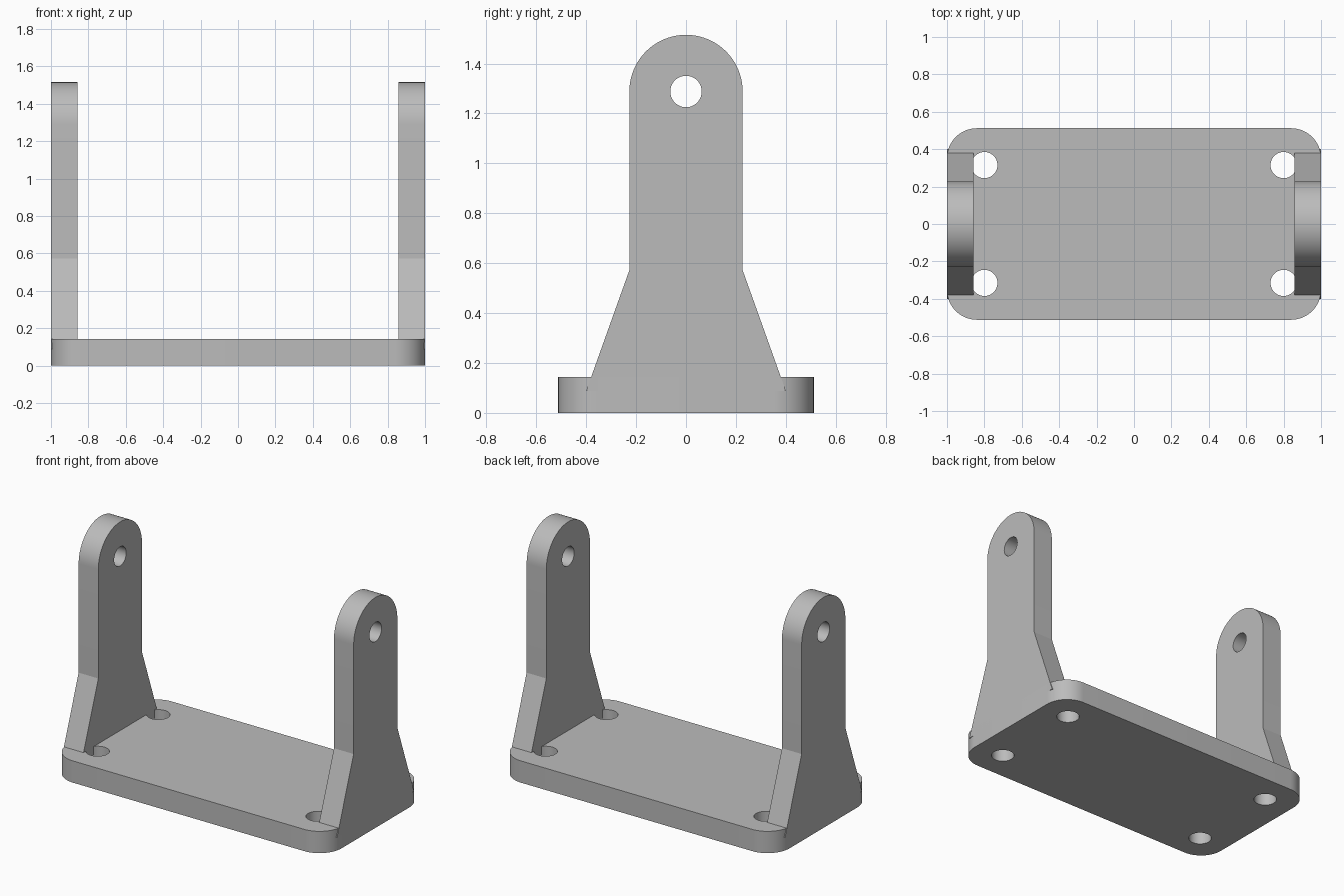
import bpy, bmesh
from math import cos, sin, pi, radians
from mathutils import Matrix

if "Cube" in bpy.data.objects:
    bpy.data.objects.remove(bpy.data.objects["Cube"], do_unlink=True)

# Single plain grey
GREY = (0.5, 0.5, 0.5, 1)
grey = bpy.data.materials.new("plain_grey")
grey.use_nodes = True
grey.diffuse_color = GREY
grey.node_tree.nodes["Principled BSDF"].inputs["Base Color"].default_value = GREY


def arc(cx, cy, r, start, end, steps):
    return [(cx + r * cos(start + (end - start) * i / steps),
             cy + r * sin(start + (end - start) * i / steps)) for i in range(steps + 1)]


def circle(cx, cy, r):
    return arc(cx, cy, r, 0, 2 * pi, 48)[:-1]


def extruded(name, loops, thickness, matrix):
    """Extrude an outline (first loop) with holes (other loops) into a solid."""
    curve = bpy.data.curves.new(name + "_outline", "CURVE")
    curve.dimensions = "2D"
    curve.fill_mode = "BOTH"
    curve.extrude = thickness / 2
    for loop in loops:
        spline = curve.splines.new("POLY")
        spline.points.add(len(loop) - 1)
        for point, (x, y) in zip(spline.points, loop):
            point.co = (x, y, 0, 1)
        spline.use_cyclic_u = True
    temp = bpy.data.objects.new(name + "_temp", curve)
    bpy.context.collection.objects.link(temp)
    bpy.context.view_layer.update()
    graph = bpy.context.evaluated_depsgraph_get()
    mesh = bpy.data.meshes.new_from_object(temp.evaluated_get(graph))
    bpy.data.objects.remove(temp, do_unlink=True)
    bpy.data.curves.remove(curve)

    bm = bmesh.new()
    bm.from_mesh(mesh)
    bmesh.ops.remove_doubles(bm, verts=bm.verts, dist=0.0001)
    bmesh.ops.recalc_face_normals(bm, faces=bm.faces)
    bm.to_mesh(mesh)
    bm.free()
    mesh.transform(matrix)
    mesh.name = name
    mesh.materials.clear()
    mesh.materials.append(grey)
    mesh.shade_smooth()
    mesh.set_sharp_from_angle(angle=radians(15))
    obj = bpy.data.objects.new(name, mesh)
    bpy.context.collection.objects.link(obj)
    return obj


# Base plate: rounded rectangle with four screw holes
HALF_X, HALF_Y, CORNER, BASE_H = 1.0, 0.512, 0.16, 0.143
outline = []
for i, (sx, sy) in enumerate([(1, 1), (-1, 1), (-1, -1), (1, -1)]):
    outline += arc(sx * (HALF_X - CORNER), sy * (HALF_Y - CORNER), CORNER,
                   i * pi / 2, (i + 1) * pi / 2, 16)
screw_holes = [circle(sx * 0.8, sy * 0.315, 0.07) for sx in (-1, 1) for sy in (-1, 1)]
extruded("base_plate", [outline] + screw_holes, BASE_H, Matrix.Translation((0, 0, BASE_H / 2)))

# Upright arms: flared foot, straight shank, round head with a pivot hole
ARM_T, HEAD_R, HEAD_Z = 0.143, 0.227, 1.288
profile = [(-0.4, 0.088), (0.4, 0.088), (HEAD_R, 0.572)]
profile += arc(0, HEAD_Z, HEAD_R, 0, pi, 40) + [(-HEAD_R, 0.572)]
upright = Matrix(((0, 0, 1, 0), (1, 0, 0, 0), (0, 1, 0, 0), (0, 0, 0, 1)))
for name, side in (("left_arm", 1), ("right_arm", -1)):
    place = Matrix.Translation((side * (1 - ARM_T / 2), 0, 0)) @ upright
    extruded(name, [profile, circle(0, HEAD_Z, 0.063)], ARM_T, place)
